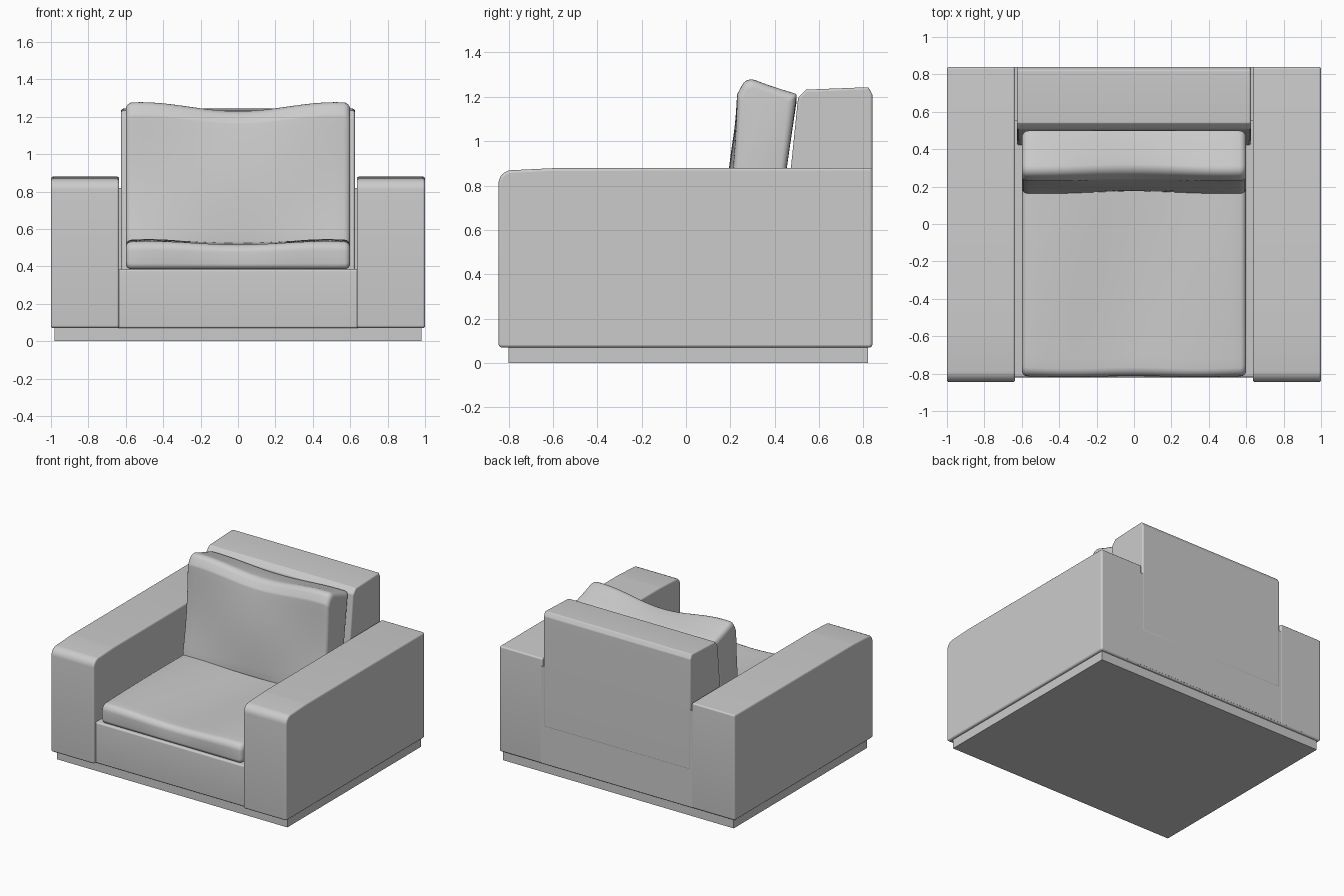
import bpy, bmesh, math
from mathutils import Vector

cube = bpy.data.objects.get("Cube")
if cube:
    bpy.data.objects.remove(cube, do_unlink=True)

grey = bpy.data.materials.new("grey upholstery")
grey.use_nodes = True
colour = (0.6, 0.6, 0.6, 1)
grey.diffuse_color = colour
grey.node_tree.nodes["Principled BSDF"].inputs["Base Color"].default_value = colour


def rounded(corners, steps=5, spacing=None):
    """Closed (y, z) outline with filleted corners given as (y, z, radius)."""
    out = []
    n = len(corners)
    for i, (y, z, r) in enumerate(corners):
        p = Vector((y, z))
        a = (Vector(corners[i - 1][:2]) - p).normalized()
        b = (Vector(corners[(i + 1) % n][:2]) - p).normalized()
        if r == 0:
            out.append(p)
            continue
        half = a.angle(b) / 2
        start, end = p + a * r / math.tan(half), p + b * r / math.tan(half)
        centre = p + (a + b).normalized() * r / math.sin(half)
        for k in range(steps + 1):
            mix = start.lerp(end, k / steps) - centre
            out.append(centre + mix.normalized() * r)
    if spacing:
        dense = []
        for p, q in zip(out, out[1:] + out[:1]):
            cuts = max(1, round((q - p).length / spacing))
            dense += [p.lerp(q, k / cuts) for k in range(cuts)]
        out = dense
    return out


def loft(name, rings, bevel=0):
    """Skin a row of matching rings and cap both ends."""
    bm = bmesh.new()
    loops = [[bm.verts.new(v) for v in ring] for ring in rings]
    for r0, r1 in zip(loops, loops[1:]):
        for i in range(len(r0)):
            j = (i + 1) % len(r0)
            bm.faces.new((r0[i], r0[j], r1[j], r1[i]))
    bm.faces.new(loops[0])
    bm.faces.new(loops[-1])
    bmesh.ops.recalc_face_normals(bm, faces=bm.faces)
    mesh = bpy.data.meshes.new(name)
    bm.to_mesh(mesh)
    bm.free()
    obj = bpy.data.objects.new(name, mesh)
    bpy.context.collection.objects.link(obj)
    mesh.materials.append(grey)
    if bevel:
        mod = obj.modifiers.new("soft edges", "BEVEL")
        mod.width, mod.segments = bevel, 3
        mod.limit_method, mod.angle_limit = "ANGLE", math.radians(40)
    bpy.ops.object.select_all(action="DESELECT")
    obj.select_set(True)
    bpy.context.view_layer.objects.active = obj
    bpy.ops.object.shade_smooth_by_angle(angle=math.radians(35))
    return obj


def prism(name, outline, x0, x1, bevel=0):
    return loft(name, [[(x, y, z) for y, z in outline] for x in (x0, x1)], bevel)


def cushion(name, outline, half, edge, shape):
    """Pillow with rounded ends, moved softly by shape(x, y, z)."""
    mid = sum(outline, Vector((0, 0))) / len(outline)
    ends = []
    for k in range(5):
        a = k / 4 * math.pi / 2
        ends.append((half - edge + edge * math.cos(a), edge * (1 - math.sin(a))))
    inner = [(half - edge) * (1 - 2 * k / 24) for k in range(1, 24)]
    stations = ends + [(x, 0) for x in inner] + [(-x, s) for x, s in reversed(ends)]
    low, high = min(p.y for p in outline), max(p.y for p in outline)
    left, right = min(p.x for p in outline), max(p.x for p in outline)
    rings = []
    for x, inset in stations:
        fy, fz = 1 - 2 * inset / (right - left), 1 - 2 * inset / (high - low)
        ring = []
        for p in outline:
            y, z = mid.x + (p.x - mid.x) * fy, mid.y + (p.y - mid.y) * fz
            ring.append(shape(x, y, z))
        rings.append(ring)
    return loft(name, rings)


# Recessed plinth
prism("plinth", rounded([(-0.8, 0, 0), (0.82, 0, 0), (0.82, 0.08, 0), (-0.8, 0.08, 0)]), -0.98, 0.98)

# Body under the seat and lower back wall
prism("seat_base", rounded([(-0.82, 0.07, 0.01), (0.838, 0.07, 0.01),
                            (0.838, 0.385, 0), (-0.82, 0.385, 0.012)]), -0.66, 0.66)
prism("lower_back", rounded([(0.55, 0.08, 0), (0.839, 0.08, 0),
                             (0.839, 0.82, 0), (0.55, 0.82, 0)]), -0.95, 0.95)

# Arms with a rolled front edge
arm = rounded([(-0.845, 0.07, 0.015), (0.84, 0.07, 0.015), (0.84, 0.88, 0.012),
               (-0.6, 0.878, 0.3), (-0.845, 0.866, 0.06)])
for side, s in (("left", 1), ("right", -1)):
    prism(side + "_arm", arm, s * 0.635, s, 0.012)

# Upright back with chamfered top edges
prism("backrest", rounded([(0.42, 0.36, 0), (0.84, 0.36, 0), (0.84, 1.21, 0.02), (0.822, 1.243, 0.01),
                           (0.54, 1.232, 0.01), (0.505, 1.195, 0.02)]), -0.625, 0.625, 0.012)


# Loose seat cushion, sagging in the middle
def seat_shape(x, y, z):
    lift = max(0, (z - 0.4) / 0.13)
    wave = 0.016 * math.cos(x * 6.6) * math.cos((y + 0.3) * 2)
    return (x, y + 0.005 * math.cos(x * 9) * lift, z - lift * wave)


cushion("seat_cushion",
        rounded([(-0.815, 0.385, 0.03), (0.44, 0.385, 0.03), (0.44, 0.535, 0.03), (-0.815, 0.525, 0.045)],
                spacing=0.06), 0.6, 0.03, seat_shape)


# Loose back cushion, leaning with a dipped top
def back_shape(x, y, z):
    height = max(0, (z - 0.5) / 0.75)
    dip = 0.04 * math.cos(x * 6) * height ** 4
    front = max(0, min(1, (0.4 - y) / 0.2))
    belly = 0.02 * math.cos(x * 5) * math.sin(min(1, height) * math.pi)
    return (x, y - belly * front + 0.01 * math.cos(x * 6) * front, z - dip * (0.4 + 0.4 * front))


cushion("back_cushion",
        rounded([(0.165, 0.5, 0.03), (0.4, 0.5, 0.03), (0.5, 1.2, 0.012), (0.28, 1.262, 0.05),
                 (0.235, 1.19, 0.04)], spacing=0.06), 0.6, 0.035, back_shape)
